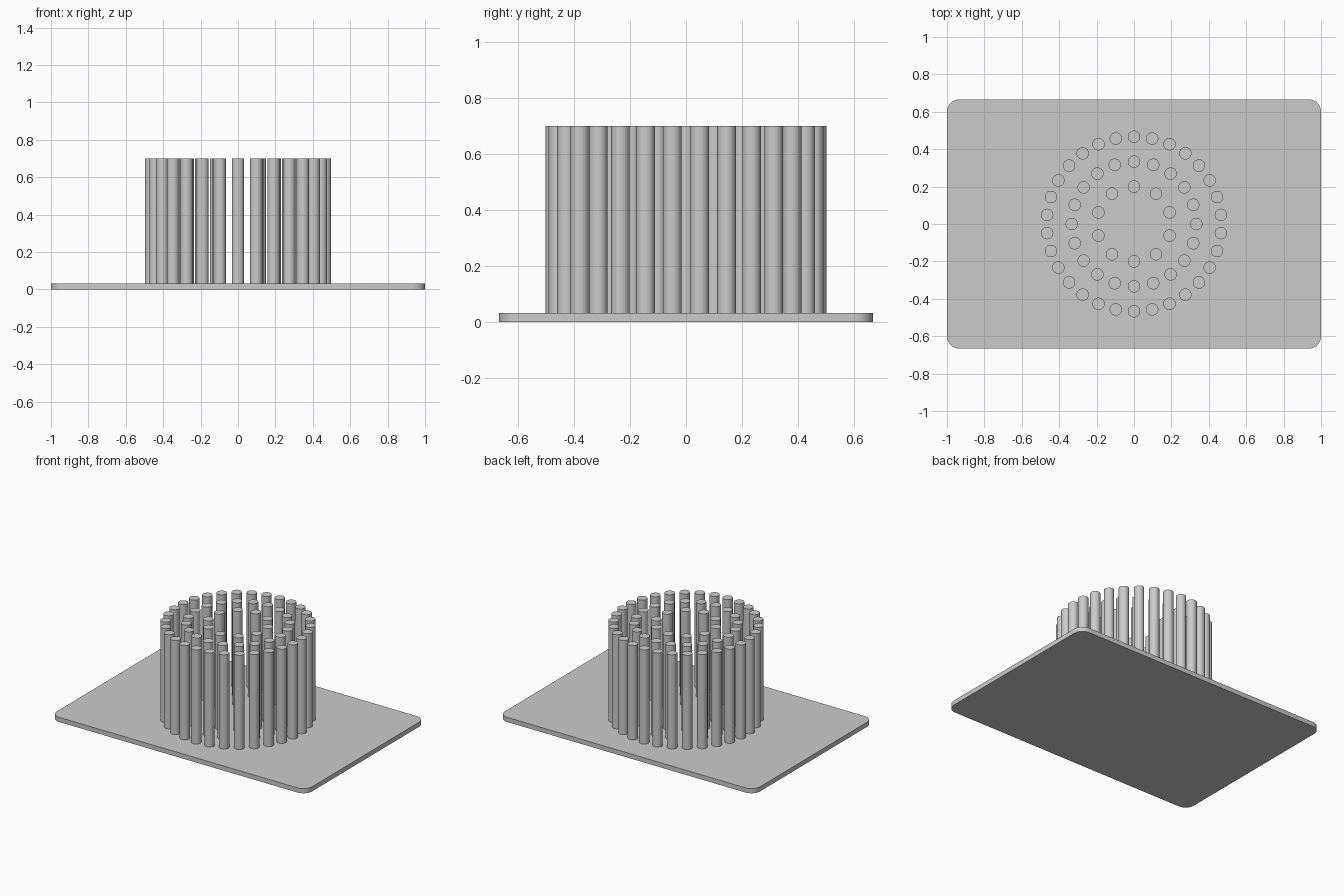
import bpy, bmesh
from math import cos, sin, pi

cube = bpy.data.objects.get("Cube")
if cube:
    bpy.data.objects.remove(cube, do_unlink=True)

GREY = (0.6, 0.6, 0.6, 1)
mat = bpy.data.materials.new("plain_grey")
mat.use_nodes = True
mat.diffuse_color = GREY
mat.node_tree.nodes["Principled BSDF"].inputs["Base Color"].default_value = GREY

PLATE_T, ROD_R, TOP = 0.033, 0.033, 0.70


def finish(obj, name):
    obj.name = name
    obj.data.materials.append(mat)
    bpy.ops.object.shade_smooth_by_angle(angle=pi / 6)


# Base plate with rounded vertical corners
bpy.ops.mesh.primitive_cube_add(size=1, location=(0, 0, PLATE_T / 2))
plate = bpy.context.object
bm = bmesh.new()
bm.from_mesh(plate.data)
bmesh.ops.scale(bm, vec=(2, 1.333, PLATE_T), verts=bm.verts)
upright = [e for e in bm.edges
           if abs(e.verts[0].co.z - e.verts[1].co.z) > PLATE_T / 2]
bmesh.ops.bevel(bm, geom=upright, offset=0.067, segments=8,
                profile=0.5, affect='EDGES')
bm.to_mesh(plate.data)
bm.free()
finish(plate, "base_plate")

# Three concentric rings of round rods, rooted inside the plate
for ring, count, radius in (("inner", 10, 0.2), ("middle", 20, 0.333),
                            ("outer", 30, 0.467)):
    for i in range(count):
        a = pi / 2 + 2 * pi * i / count
        root = PLATE_T / 2
        bpy.ops.mesh.primitive_cylinder_add(
            vertices=32, radius=ROD_R, depth=TOP - root,
            location=(radius * cos(a), radius * sin(a), (TOP + root) / 2))
        finish(bpy.context.object, f"{ring}_rod_{i + 1}")
